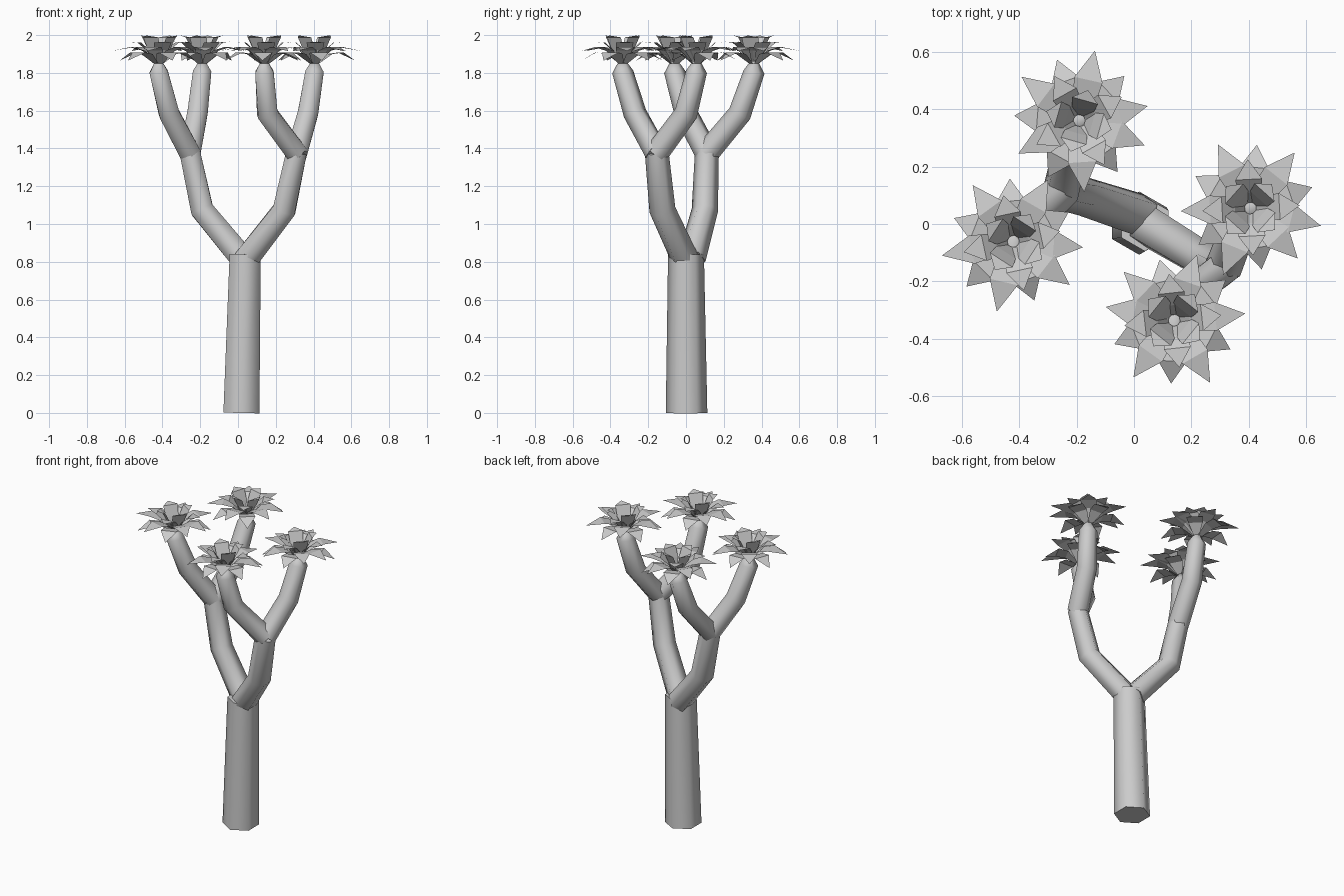
import bpy, bmesh, math, random
from mathutils import Vector, Matrix

if "Cube" in bpy.data.objects:
    bpy.data.objects.remove(bpy.data.objects["Cube"])

random.seed(4)
SIDES = 6


def finish(bm, name, smooth):
    if smooth:
        bmesh.ops.recalc_face_normals(bm, faces=bm.faces)
    mesh = bpy.data.meshes.new(name)
    bm.to_mesh(mesh)
    bm.free()
    obj = bpy.data.objects.new(name, mesh)
    bpy.context.collection.objects.link(obj)
    if smooth:
        bpy.ops.object.select_all(action='DESELECT')
        obj.select_set(True)
        bpy.context.view_layer.objects.active = obj
        bpy.ops.object.shade_smooth_by_angle(angle=math.radians(62))
    return obj


def tube(name, path, radii):
    """Six-sided tapering tube along a bent path, capped at both ends."""
    pts = [Vector(p) for p in path]
    dirs = [(b - a).normalized() for a, b in zip(pts, pts[1:])]
    bm = bmesh.new()
    rings = []
    for i, (p, r) in enumerate(zip(pts, radii)):
        t = (dirs[max(i - 1, 0)] + dirs[min(i, len(dirs) - 1)]).normalized()
        u = Vector((0, 1, 0))
        u = (u - t * u.dot(t)).normalized()
        v = t.cross(u)
        rings.append([bm.verts.new(p + r * (math.cos(a) * u + math.sin(a) * v))
                      for a in (2 * math.pi * k / SIDES for k in range(SIDES))])
    for lo, hi in zip(rings, rings[1:]):
        for k in range(SIDES):
            n = (k + 1) % SIDES
            bm.faces.new((lo[k], lo[n], hi[n], hi[k]))
    bm.faces.new(rings[0])
    bm.faces.new(rings[-1])
    return finish(bm, name, True)


# Leaf profiles as (radius, height), from drooping to upright
DROOPING = [(0.02, 0.0), (0.085, 0.05), (0.145, 0.058), (0.225, 0.015)]
SPREADING = [(0.02, 0.01), (0.08, 0.068), (0.145, 0.086), (0.25, 0.066)]
RISING = [(0.02, 0.01), (0.055, 0.07), (0.10, 0.11), (0.17, 0.115)]
UPRIGHT = [(0.02, 0.01), (0.045, 0.075), (0.075, 0.138), (0.115, 0.148)]


def leaf(bm, centre, angle, profile, scale, half_width):
    m = Matrix.Translation(centre) @ Matrix.Rotation(angle, 4, 'Z')
    rows = []
    for (r, h), w in zip(profile[:3], (0.35, 0.85, 1.0)):
        rows.append([bm.verts.new(m @ Vector((r * scale, e * w * half_width, h)))
                     for e in (-1, 1)])
    tip = bm.verts.new(m @ Vector((profile[3][0] * scale, 0, profile[3][1])))
    for lo, hi in zip(rows, rows[1:]):
        bm.faces.new((lo[0], hi[0], hi[1], lo[1]))
    bm.faces.new((rows[2][0], tip, rows[2][1]))


def rosette(name, centre, turn):
    """Crown of 11 outer leaves around 7 inner ones."""
    bm = bmesh.new()
    for k in range(11):
        angle = turn + 2 * math.pi * k / 11
        leaf(bm, centre, angle, DROOPING if k % 2 else SPREADING,
             random.uniform(0.96, 1.02), 0.05)
    for k in range(8):
        leaf(bm, centre, turn + 0.3 + math.pi * k / 4,
             UPRIGHT if k % 2 else RISING, random.uniform(0.95, 1.05), 0.047)
    return finish(bm, name, False)


# Trunk
tube("trunk", [(0.018, 0.003, 0), (0.038, 0, 0.84)], [0.11, 0.095])

# Main limbs
left_fork = (-0.255, 0.11, 1.38)
right_fork = (0.31, -0.155, 1.38)
tube("left_limb", [(0.025, 0.03, 0.815), (-0.19, 0.1, 1.075), left_fork],
     [0.075, 0.07, 0.063])
tube("right_limb", [(0.045, -0.005, 0.815), (0.245, -0.125, 1.075), right_fork],
     [0.075, 0.07, 0.063])

# Upper branches with a leaf crown on each: fork, elbow, tip, crown turn
BRANCHES = [
    ("left_front", left_fork, (-0.365, 0.0, 1.585), (-0.42, -0.06), -5),
    ("left_back", left_fork, (-0.215, 0.285, 1.585), (-0.19, 0.36), 12),
    ("right_back", right_fork, (0.37, 0.0, 1.585), (0.405, 0.055), -14),
    ("right_front", right_fork, (0.155, -0.27, 1.585), (0.14, -0.335), 169),
]
for name, fork, elbow, (x, y), turn in BRANCHES:
    start = Vector(fork) - Vector((0, 0, 0.005))
    tube(name + "_branch", [start, elbow, (x, y, 1.805), (x, y, 1.85)],
         [0.065, 0.062, 0.056, 0.028])
    rosette(name + "_leaves", Vector((x, y, 1.85)), math.radians(turn))
